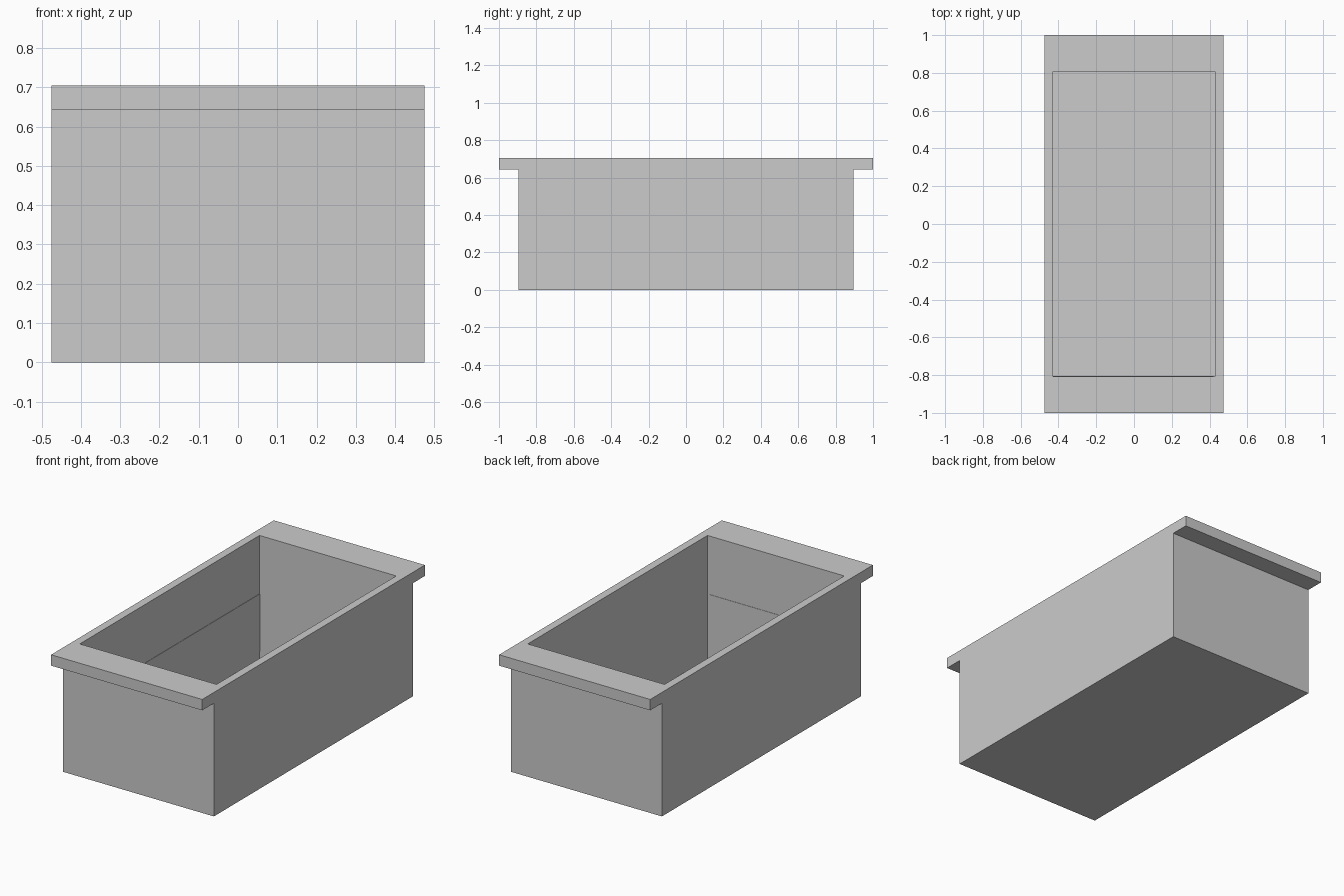
import bpy, bmesh

if "Cube" in bpy.data.objects:
    bpy.data.objects.remove(bpy.data.objects["Cube"])

HALF_X, BODY_Y, LIP_Y = 0.475, 0.895, 1.0
TOP, LIP_Z = 0.705, 0.643
IN_X, IN_Y, FLOOR = 0.43, 0.807, 0.006


def finish(name, bm):
    bmesh.ops.recalc_face_normals(bm, faces=bm.faces[:])
    mesh = bpy.data.meshes.new(name)
    bm.to_mesh(mesh)
    bm.free()
    obj = bpy.data.objects.new(name, mesh)
    bpy.context.collection.objects.link(obj)
    return obj


def box(name, lo, hi):
    bm = bmesh.new()
    bmesh.ops.create_cube(bm, size=1)
    for v in bm.verts:
        v.co = [(lo[i] + hi[i]) / 2 + v.co[i] * (hi[i] - lo[i]) for i in range(3)]
    return finish(name, bm)


# Trough body: side profile with a lip at each end, extruded across the width
half = [(BODY_Y, 0), (BODY_Y, LIP_Z), (LIP_Y, LIP_Z), (LIP_Y, TOP)]
profile = half + [(-y, z) for y, z in reversed(half)]
bm = bmesh.new()
face = bm.faces.new([bm.verts.new((-HALF_X, y, z)) for y, z in profile])
ext = bmesh.ops.extrude_face_region(bm, geom=[face])
verts = [g for g in ext["geom"] if isinstance(g, bmesh.types.BMVert)]
bmesh.ops.translate(bm, verts=verts, vec=(2 * HALF_X, 0, 0))
trough = finish("trough_body", bm)

# Hollow interior
cutter = box("cavity_cutter", (-IN_X, -IN_Y, FLOOR), (IN_X, IN_Y, TOP + 0.1))
cutter.hide_render = True
mod = trough.modifiers.new("cavity", "BOOLEAN")
mod.operation = "DIFFERENCE"
mod.solver = "EXACT"
mod.object = cutter
bpy.context.view_layer.objects.active = trough
bpy.ops.object.modifier_apply(modifier=mod.name)
bpy.data.objects.remove(cutter)

# Thin lining panels on the lower left and front inner walls
box("left_lining", (-IN_X - 0.01, -IN_Y, 0.045), (-IN_X + 0.002, IN_Y, 0.373))
box("front_lining", (-IN_X, -IN_Y - 0.01, 0.04), (IN_X - 0.01, -IN_Y + 0.002, 0.373))
